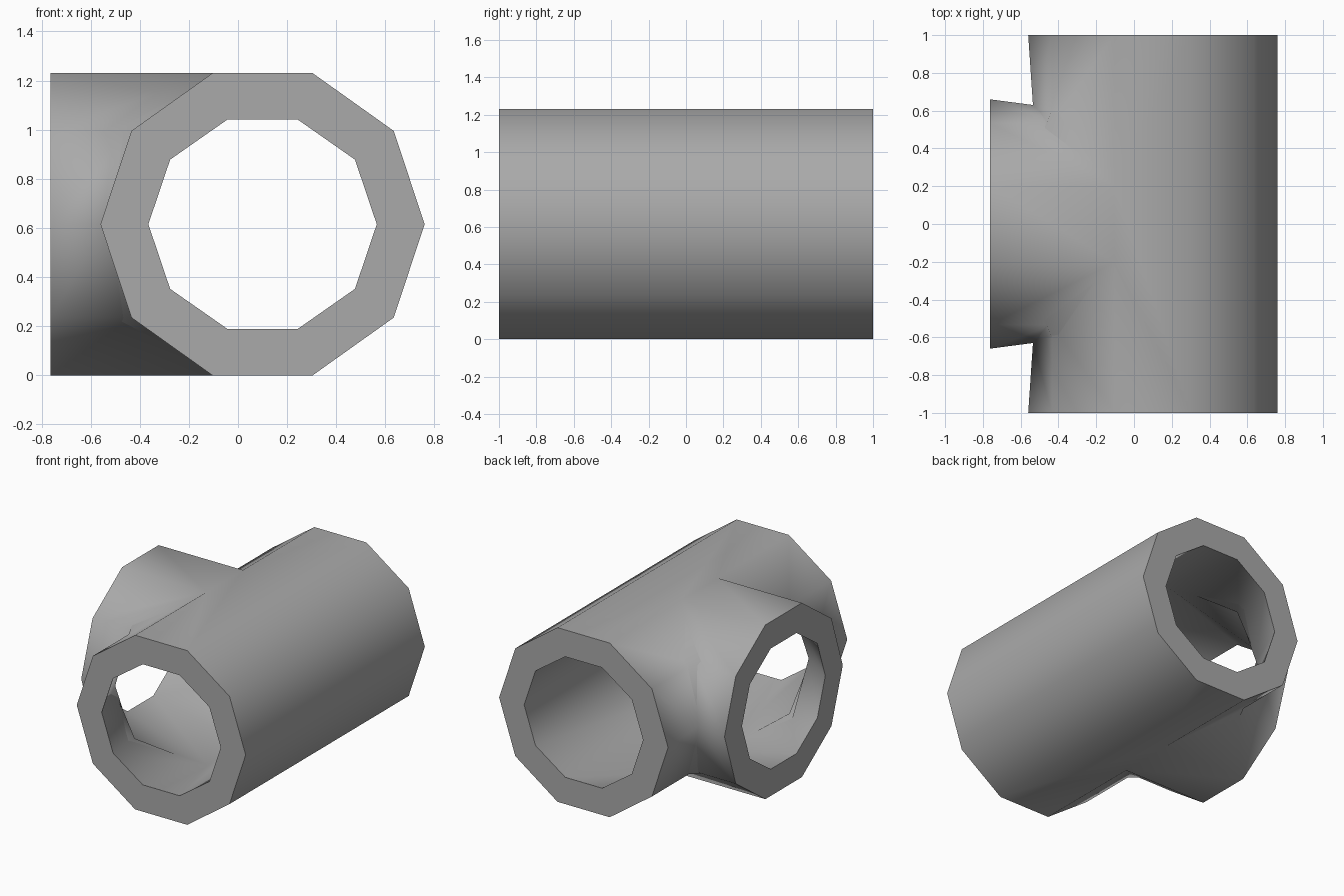
import bpy, bmesh, math

if "Cube" in bpy.data.objects:
    bpy.data.objects.remove(bpy.data.objects["Cube"])

SIDES = 10
CX, CZ = 0.1, 0.615       # axis of the main pipe
END_Y, END_X = 1.0, -0.763
LEFT = range(3, 8)        # profile corners on the branch side

bm = bmesh.new()


def profile(radius, squash):
    """Ten-sided section as (across, height) pairs."""
    step = 2 * math.pi / SIDES
    return [(radius * math.cos(k * step), radius * squash * math.sin(k * step))
            for k in range(SIDES)]


def tee_skin(radius, squash, saddle):
    """One skin of the tee; returns its three open end loops."""
    pts = profile(radius, squash)
    ends = {s: [bm.verts.new((CX + a, s * END_Y, CZ + h)) for a, h in pts]
            for s in (-1, 1)}
    # saddle corners from top to bottom, mirrored about mid height
    rows = saddle + [(x, y, -h) for x, y, h in saddle[-2::-1]]
    joint, mouth = {}, {}
    for s in (-1, 1):
        joint[s] = {k: bm.verts.new((x, s * y, CZ + h))
                    for k, (x, y, h) in zip(LEFT, rows)}
        mouth[s] = {k: bm.verts.new((END_X, -s * pts[k][0], CZ + pts[k][1]))
                    for k in LEFT}
    f, b = ends[-1], ends[1]
    # plain side of the main pipe
    for k in (8, 9, 0, 1):
        n = (k + 1) % SIDES
        bm.faces.new((f[k], f[n], b[n], b[k]))
    # main pipe walls and branch walls meeting at the saddle
    for s in (-1, 1):
        e, j, m = ends[s], joint[s], mouth[s]
        for k in list(LEFT)[:-1]:
            bm.faces.new((e[k], e[k + 1], j[k + 1], j[k]))
            bm.faces.new((j[k], j[k + 1], m[k + 1], m[k]))
    # top and bottom strips
    for side, edge in ((2, 3), (8, 7)):
        bm.faces.new((f[side], joint[-1][edge], joint[1][edge], b[side]))
        for s in (-1, 1):
            bm.faces.new((ends[s][side], ends[s][edge], joint[s][edge]))
        bm.faces.new((joint[-1][edge], joint[1][edge],
                      mouth[1][edge], mouth[-1][edge]))
    branch = [mouth[1][k] for k in LEFT] + [mouth[-1][k] for k in reversed(LEFT)]
    return f, b, branch


outer = tee_skin(0.66, 0.98, [(-0.104, 0.204, 0.615), (-0.434, 0.534, 0.38),
                              (-0.535, 0.63, 0)])
inner = tee_skin(0.465, 0.963, [(-0.1, 0.2, 0.605), (-0.475, 0.505, 0.398),
                                (-0.525, 0.62, 0)])

# flat rims closing the wall thickness at the three openings
rims = []
for o, i in zip(outer, inner):
    for k in range(SIDES):
        n = (k + 1) % SIDES
        rims.append(bm.faces.new((o[k], o[n], i[n], i[k])))

bmesh.ops.recalc_face_normals(bm, faces=bm.faces[:])
for face in bm.faces:
    face.smooth = True
for face in rims:
    face.smooth = False
    for edge in face.edges:
        edge.smooth = False

mesh = bpy.data.meshes.new("pipe_tee")
bm.to_mesh(mesh)
bm.free()

grey = bpy.data.materials.new("plain grey")
grey.use_nodes = True
colour = (0.4, 0.4, 0.4, 1)
grey.diffuse_color = colour
grey.node_tree.nodes["Principled BSDF"].inputs["Base Color"].default_value = colour
mesh.materials.append(grey)

tee = bpy.data.objects.new("pipe_tee", mesh)
bpy.context.collection.objects.link(tee)
